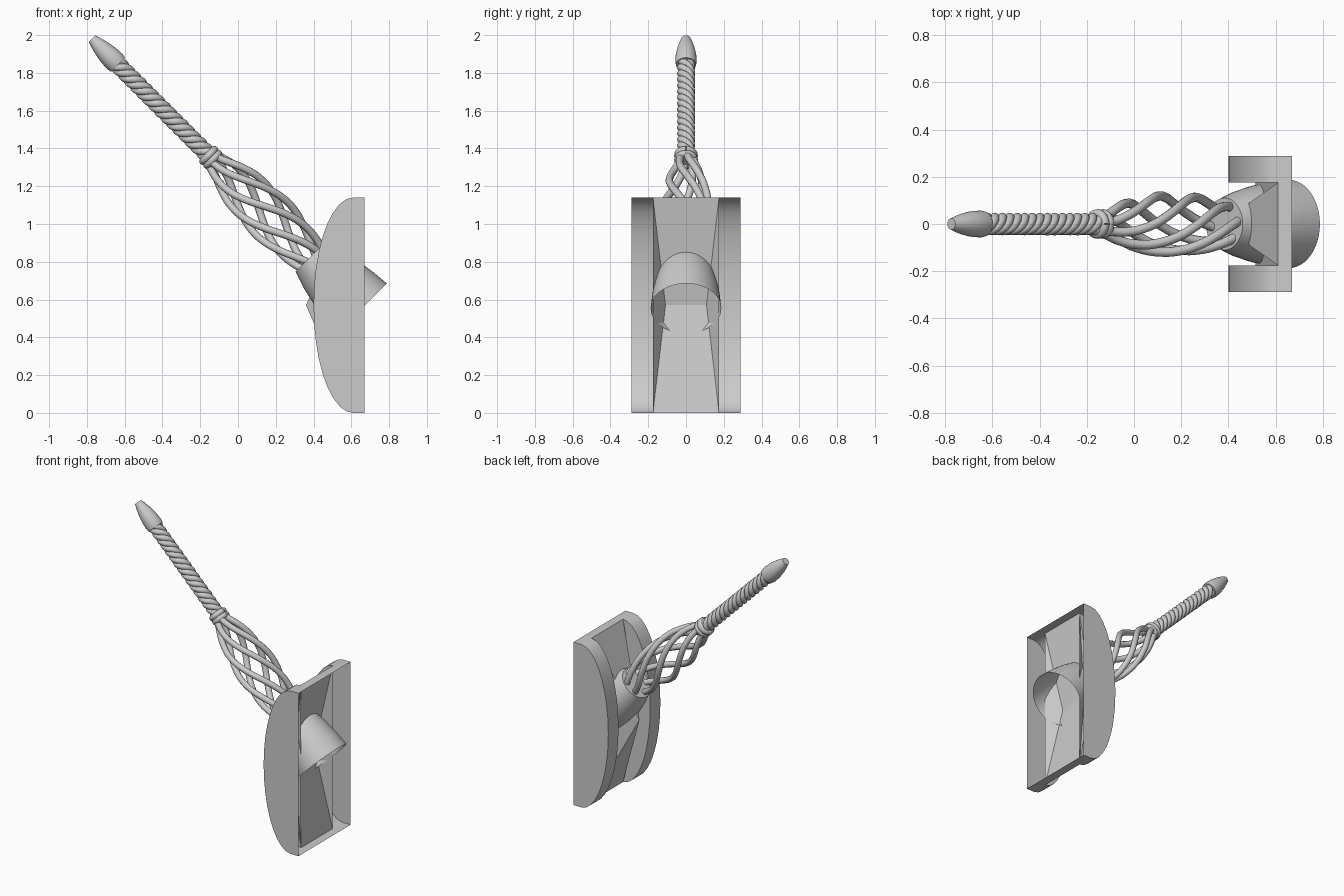
import bpy, bmesh
from math import sin, cos, pi, sqrt, radians
from mathutils import Vector

if "Cube" in bpy.data.objects:
    bpy.data.objects.remove(bpy.data.objects["Cube"])

# Handle axis frame: origin in the socket mouth, tilted 45 degrees
O = Vector((0.655, 0, 0.553))
D = Vector((-sqrt(.5), 0, sqrt(.5)))
U = Vector((sqrt(.5), 0, sqrt(.5)))
V = Vector((0, 1, 0))


def on_axis(t, r, a):
    return O + D * t + (U * cos(a) + V * sin(a)) * r


def make(name, bm, smooth=True):
    bmesh.ops.recalc_face_normals(bm, faces=bm.faces)
    me = bpy.data.meshes.new(name)
    bm.to_mesh(me)
    bm.free()
    ob = bpy.data.objects.new(name, me)
    bpy.context.collection.objects.link(ob)
    if smooth:
        bpy.ops.object.select_all(action='DESELECT')
        ob.select_set(True)
        bpy.context.view_layer.objects.active = ob
        bpy.ops.object.shade_smooth_by_angle(angle=radians(35))
    return ob


def lathe(name, profile, n=40, cap_start=True, cap_end=True):
    bm = bmesh.new()
    rings = [[bm.verts.new(on_axis(t, r, 2 * pi * i / n)) for i in range(n)] for t, r in profile]
    for a, b in zip(rings, rings[1:]):
        for i in range(n):
            j = (i + 1) % n
            bm.faces.new((a[i], a[j], b[j], b[i]))
    if cap_start:
        bm.faces.new(rings[0])
    if cap_end:
        bm.faces.new(rings[-1])
    return make(name, bm)


def rods(name, paths, radius):
    cu = bpy.data.curves.new(name, 'CURVE')
    cu.dimensions = '3D'
    cu.bevel_depth = radius
    cu.bevel_resolution = 3
    cu.use_fill_caps = True
    for pts in paths:
        sp = cu.splines.new('POLY')
        sp.points.add(len(pts) - 1)
        for p, q in zip(sp.points, pts):
            p.co = (*q, 1)
        sp.use_smooth = True
    ob = bpy.data.objects.new(name, cu)
    bpy.context.collection.objects.link(ob)


def interp(table, t):
    # smooth interpolation through (t, r) pairs
    for (t0, r0), (t1, r1) in zip(table, table[1:]):
        if t <= t1:
            k = max(0, (t - t0) / (t1 - t0))
            return r0 + (r1 - r0) * k
    return table[-1][1]


# D-shaped cheeks: outer wall, curved rim, inner wall; open at the back
H, XB, XE, XM, YI, YO = 1.14, 0.67, 0.61, 0.515, 0.175, 0.288
N = 18
arc = [(XE - 0.21 * sin(pi * i / N), H / 2 + H / 2 * cos(pi * i / N)) for i in range(N + 1)]
for side, s in (("left", -1), ("right", 1)):
    bm = bmesh.new()
    outline = [(XB, H)] + arc + [(XB, 0)]
    outer = [bm.verts.new((x, s * YO, z)) for x, z in outline]
    inner = [bm.verts.new((x, s * YI, z)) for x, z in outline]
    bm.faces.new(outer)
    for i in range(len(outline) - 1):
        bm.faces.new((outer[i], outer[i + 1], inner[i + 1], inner[i]))
    mid = bm.verts.new((XM, s * YI, H / 2))
    bm.faces.new(inner[1:-1] + [mid])
    make(side + "_cheek", bm)

# Central web: folded sheet between the cheeks
bm = bmesh.new()
fold = [(XB, H), (XE, H), (XM, H / 2), (XE, 0), (XB, 0)]
rows = [[bm.verts.new((x, y, z)) for y in (-YI, YI)] for x, z in fold]
for a, b in zip(rows, rows[1:]):
    bm.faces.new((a[0], a[1], b[1], b[0]))
make("central_web", bm, False)

# Pyramid rib standing out from the web
bm = bmesh.new()
base = [bm.verts.new(p) for p in ((XE, -YI, 0), (XE, YI, 0), (XE, YI, H), (XE, -YI, H))]
apex = bm.verts.new((0.36, 0, H / 2))
for i in range(4):
    bm.faces.new((base[i], base[(i + 1) % 4], apex))
make("web_rib", bm, False)

# Socket, open at the mouth
lathe("socket", [(0, .187), (.1, .178), (.2, .163), (.3, .139), (.385, .11)], 48, cap_start=False)

# Basket of twisted rods
swell = [(.34, .068), (.42, .088), (.5, .104), (.58, .115), (.66, .121), (.74, .121),
         (.82, .115), (.9, .103), (.98, .083), (1.04, .063), (1.09, .043), (1.15, .033)]
T0, T1, BARS = .34, 1.15, 6
paths = []
for b in range(BARS):
    path = []
    for i in range(49):
        t = T0 + (T1 - T0) * i / 48
        path.append(on_axis(t, interp(swell, t), 2 * pi * b / BARS + pi * 1.1 * (T1 - t) / (T1 - T0)))
    paths.append(path)
rods("basket_rods", paths, .02)

# Collar rings between basket and grip
for k, t in enumerate((1.115, 1.145)):
    rods("collar_ring_%d" % (k + 1),
         [[on_axis(t, .043, 2 * pi * i / 32) for i in range(33)]], .02)

# Twisted grip: core and four strands
lathe("grip_core", [(1.1, .03), (1.86, .03)], 20)
STRANDS, PITCH = 4, .18
rods("grip_strands",
     [[on_axis(1.13 + .73 * i / 110, .028, 2 * pi * (s / STRANDS - .73 * i / 110 / PITCH))
       for i in range(111)] for s in range(STRANDS)], .02)

# Tip cap
lathe("tip_cap", [(1.825, .053), (1.85, .057), (1.9, .054), (1.95, .045), (1.99, .034), (2.02, .024)], 32)
